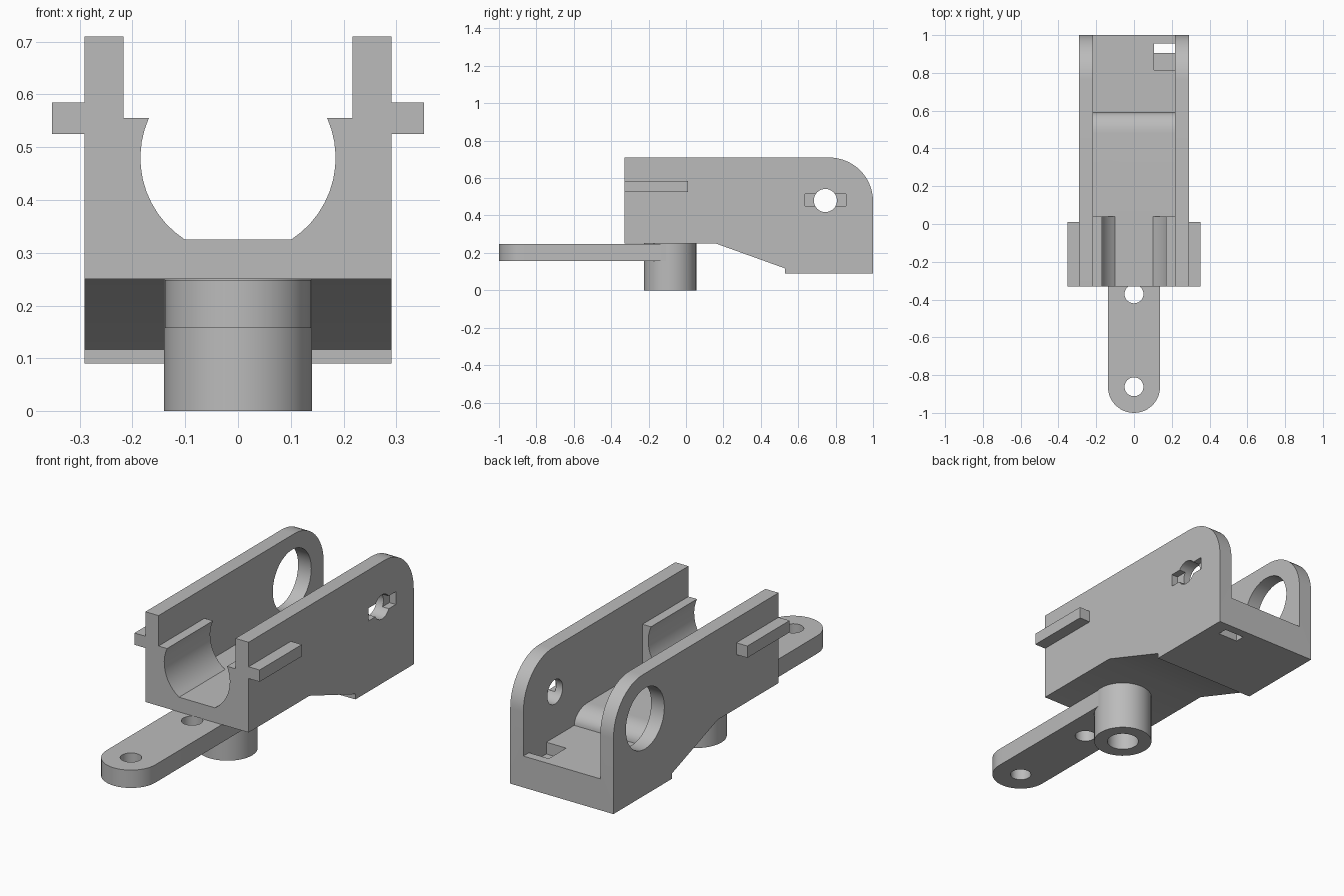
import bpy, bmesh
from math import sin, cos, radians, sqrt, asin, degrees

if "Cube" in bpy.data.objects:
    bpy.data.objects.remove(bpy.data.objects["Cube"])

GREY = (0.5, 0.5, 0.5, 1)
mat = bpy.data.materials.new("plain grey")
mat.use_nodes = True
mat.diffuse_color = GREY
mat.node_tree.nodes["Principled BSDF"].inputs["Base Color"].default_value = GREY


def arc(cx, cy, rx, ry, start, end, steps):
    """Points along an elliptical arc, angles in degrees."""
    angles = [radians(start + (end - start) * i / steps) for i in range(steps + 1)]
    return [(cx + rx * cos(a), cy + ry * sin(a)) for a in angles]


def circle(cx, cy, r, steps=48):
    return arc(cx, cy, r, r, 0, 360, steps)[:-1]


def box(u0, v0, u1, v1):
    return [(u0, v0), (u1, v0), (u1, v1), (u0, v1)]


def prism(name, axis, lo, hi, points):
    """Extrude a flat outline along one axis."""
    place = {"x": lambda u, v, w: (w, u, v),
             "y": lambda u, v, w: (u, w, v),
             "z": lambda u, v, w: (u, v, w)}[axis]
    bm = bmesh.new()
    ends = [[bm.verts.new(place(u, v, w)) for u, v in points] for w in (lo, hi)]
    bm.faces.new(ends[0])
    bm.faces.new(ends[1])
    n = len(points)
    for i in range(n):
        j = (i + 1) % n
        bm.faces.new((ends[0][i], ends[0][j], ends[1][j], ends[1][i]))
    bmesh.ops.recalc_face_normals(bm, faces=bm.faces)
    mesh = bpy.data.meshes.new(name)
    bm.to_mesh(mesh)
    bm.free()
    mesh.materials.append(mat)
    obj = bpy.data.objects.new(name, mesh)
    bpy.context.collection.objects.link(obj)
    return obj


def cut(obj, *cutter_args):
    """Subtract a prism from an object and discard the cutter."""
    cutter = prism("cutter", *cutter_args)
    cutter.hide_render = True
    mod = obj.modifiers.new("cut", "BOOLEAN")
    mod.operation = "DIFFERENCE"
    mod.solver = "EXACT"
    mod.object = cutter
    graph = bpy.context.evaluated_depsgraph_get()
    mesh = bpy.data.meshes.new_from_object(obj.evaluated_get(graph))
    obj.modifiers.clear()
    obj.data = mesh
    bpy.data.objects.remove(cutter)


HALF, INNER = 0.291, 0.217      # outer and inner half widths of the body
FRONT, BACK = -0.33, 1.0
TOP, BASE, FLOOR = 0.71, 0.25, 0.325
AXLE_Y, AXLE_Z = 0.745, 0.48    # axle through the rear of both walls

# Body: side outline with a rounded rear top and a sloped belly
outline = [(FRONT, BASE), (0.16, BASE), (0.53, 0.117), (0.53, 0.09), (BACK, 0.09)]
outline += arc(0.765, 0.475, 0.235, 0.235, 0, 90, 16) + [(FRONT, TOP)]
body = prism("body", "x", -HALF, HALF, outline)

# Channel between the walls, its floor rounding down to the rear
channel = [(-0.5, 0.555), (0.04, 0.555), (0.04, FLOOR)]
channel += arc(0.48, BASE, 0.11, FLOOR - BASE, 90, 0, 10)
channel += [(1.2, BASE), (1.2, 0.9), (-0.5, 0.9)]
cut(body, "x", -INNER, INNER, channel)

# Round cradle at the front, flat at the floor
low = -degrees(asin((AXLE_Z - FLOOR) / 0.185))
cut(body, "y", -0.5, 0.06, arc(0, AXLE_Z, 0.185, 0.185, low, 180 - low, 40))

# Large opening in one wall, small keyed hole in the other
cut(body, "x", -0.4, -0.15, circle(AXLE_Y, AXLE_Z, 0.155))
cut(body, "x", 0.15, 0.4, circle(AXLE_Y, AXLE_Z, 0.062, 32))
cut(body, "x", 0.255, 0.4, box(0.635, 0.45, 0.855, 0.515))

# Pocket and slot in the rear floor
cut(body, "z", 0.19, 0.3, box(0.105, 0.815, INNER, 0.955))
cut(body, "z", 0.0, 0.22, box(0.105, 0.905, INNER, 0.955))

# Side rails
rails = [prism(side + "_rail", "y", FRONT, 0.01, box(x0, 0.525, x1, 0.585))
         for side, x0, x1 in (("left", HALF, 0.353), ("right", -0.353, -HALF))]

# Arm with a rounded tip and two holes
PIVOT_Y = -0.085
arm = prism("arm", "z", 0.157, 0.248,
            arc(0, -0.862, 0.138, 0.138, 180, 360, 24) + [(0.138, PIVOT_Y), (-0.138, PIVOT_Y)])
for y in (-0.862, -0.37):
    cut(arm, "z", 0.1, 0.3, circle(0, y, 0.05, 32))

# Hollow pivot boss under the body
boss = prism("pivot_boss", "z", 0, BASE, circle(0, PIVOT_Y, 0.14))
for part in (arm, boss):
    cut(part, "z", -0.1, 0.24 if part is boss else 0.3, circle(0, PIVOT_Y, 0.076))

# Smooth the curves, keep the edges crisp
for obj in [body, arm, boss] + rails:
    bpy.ops.object.select_all(action="DESELECT")
    obj.select_set(True)
    bpy.context.view_layer.objects.active = obj
    bpy.ops.object.shade_smooth_by_angle(angle=radians(30))
